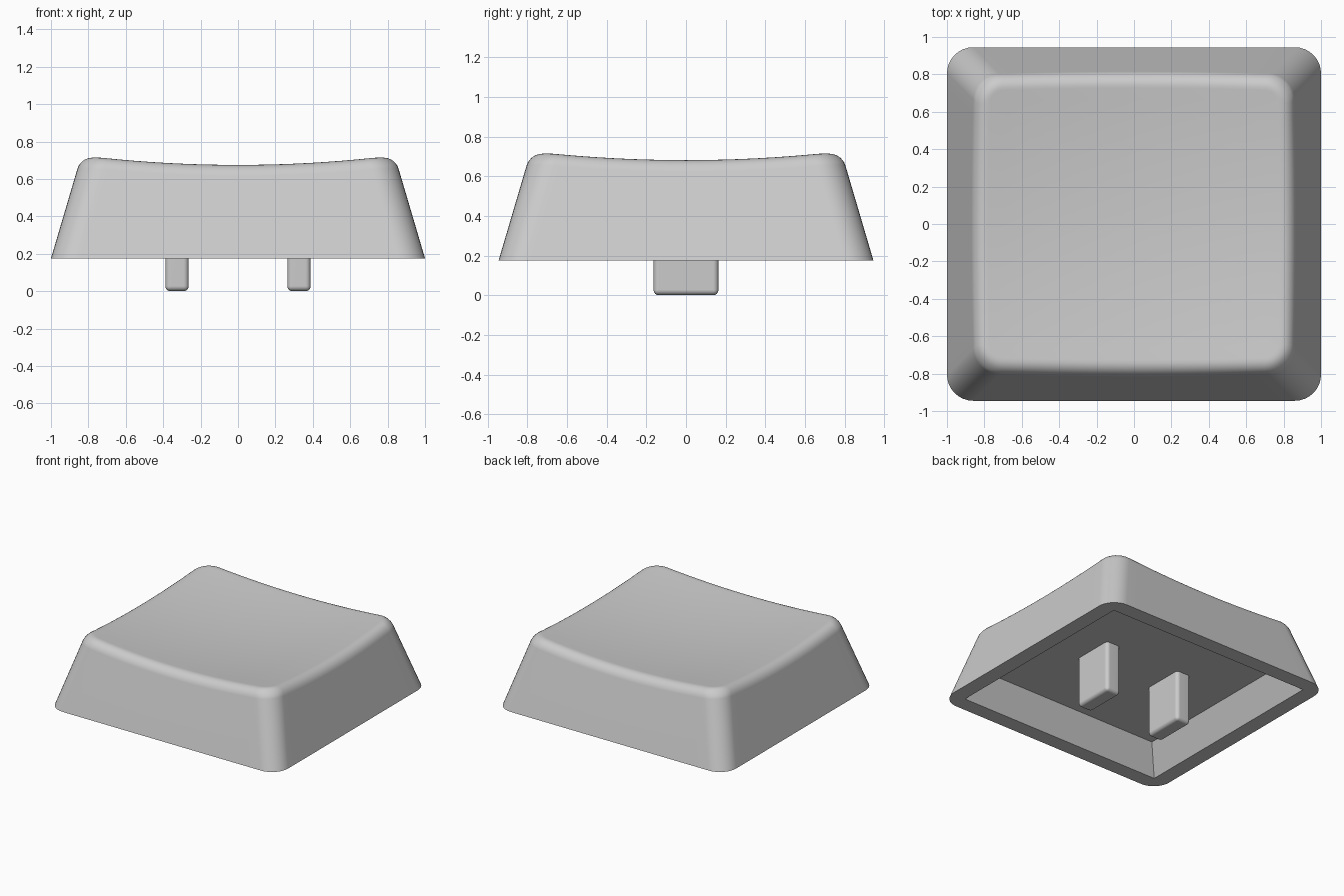
import bpy, bmesh, math

if "Cube" in bpy.data.objects:
    bpy.data.objects.remove(bpy.data.objects["Cube"])

BASE, CEILING = 0.175, 0.395       # rim height and cavity ceiling height
HX, HY, CORNER = 1.0, 0.945, 0.14  # rim half sizes and corner radius
TAPER = 0.295                      # wall inset per unit of height
FILLET = 0.092
RIM, SHRINK = 0.12, 0.885          # rim width, cavity ceiling scale

grey = bpy.data.materials.new("light grey plastic")
grey.diffuse_color = (0.6, 0.6, 0.6, 1)
grey.use_nodes = True
grey.node_tree.nodes["Principled BSDF"].inputs["Base Color"].default_value = grey.diffuse_color


def dish(x, y):
    """Height of the scooped top."""
    return 0.634 + 0.075 * (x * x + y * y)


def outline(inset, radius, arc=8, side=18):
    """Rounded rectangle, counter-clockwise."""
    hx, hy = HX - inset, HY - inset
    pts = []
    for k, (sx, sy) in enumerate([(1, 1), (-1, 1), (-1, -1), (1, -1)]):
        cx, cy = sx * (hx - radius), sy * (hy - radius)
        for i in range(arc + 1):
            a = math.pi / 2 * (k + i / arc)
            pts.append((cx + radius * math.cos(a), cy + radius * math.sin(a)))
        nx, ny = [(-1, 1), (-1, -1), (1, -1), (1, 1)][k]
        a = math.pi / 2 * (k + 1)
        ex = nx * (hx - radius) + radius * math.cos(a)
        ey = ny * (hy - radius) + radius * math.sin(a)
        px, py = pts[-1]
        for i in range(1, side):
            t = i / side
            pts.append((px + (ex - px) * t, py + (ey - py) * t))
    return pts


def finish(bm, name):
    bmesh.ops.recalc_face_normals(bm, faces=bm.faces)
    mesh = bpy.data.meshes.new(name)
    bm.to_mesh(mesh)
    bm.free()
    mesh.materials.append(grey)
    obj = bpy.data.objects.new(name, mesh)
    bpy.context.collection.objects.link(obj)
    bpy.ops.object.select_all(action='DESELECT')
    obj.select_set(True)
    bpy.context.view_layer.objects.active = obj
    bpy.ops.object.shade_smooth_by_angle(angle=math.radians(35))
    # Keep the broad walls flat next to the rounded edges
    obj.modifiers.new("flat walls", 'WEIGHTED_NORMAL').keep_sharp = True


# Key cap shell: cavity, rim, tapered walls, rounded edge and dished top
count = len(outline(0, CORNER))
slope = math.atan(TAPER)
turn = math.pi / 2 - slope
reach = FILLET * math.tan(turn / 2)

# Height of the unrounded top edge above each outline point
edge_z = [0.72] * count
for _ in range(6):
    edge_z = [dish(*outline(TAPER * (z - BASE), CORNER)[i]) for i, z in enumerate(edge_z)]

rings = [[(x * SHRINK, y * SHRINK, CEILING) for x, y in outline(RIM, 0)],
         [(x, y, BASE) for x, y in outline(RIM, 0)],
         [(x, y, BASE) for x, y in outline(0, CORNER)]]

STEPS = 7
for s in range(STEPS + 1):
    a = slope + turn * s / STEPS
    inward = reach - FILLET * math.cos(a)
    drop = FILLET * (1 - math.sin(a))
    ring = []
    for i, z in enumerate(edge_z):
        inset = TAPER * (z - BASE) + inward
        x, y = outline(inset, max(CORNER - max(inward, 0), 0.03))[i]
        blend = s / STEPS
        ring.append((x, y, z * (1 - blend) + dish(x, y) * blend - drop))
    rings.append(ring)

last = rings[-1]
for k in range(1, 12):
    f = 1 - k / 12
    rings.append([(x * f, y * f, dish(x * f, y * f)) for x, y, _ in last])

bm = bmesh.new()
loops = [[bm.verts.new(p) for p in ring] for ring in rings]
for low, high in zip(loops, loops[1:]):
    for i in range(count):
        j = (i + 1) % count
        bm.faces.new((low[i], low[j], high[j], high[i]))
bm.faces.new(loops[0])
centre = bm.verts.new((0, 0, dish(0, 0)))
for i in range(count):
    bm.faces.new((loops[-1][i], loops[-1][(i + 1) % count], centre))
bmesh.ops.remove_doubles(bm, verts=bm.verts, dist=0.0005)
finish(bm, "key_cap_shell")

# Two mounting posts under the cap
for side, name in ((-1, "left_post"), (1, "right_post")):
    bm = bmesh.new()
    bmesh.ops.create_cube(bm, size=1)
    for v in bm.verts:
        v.co = (side * 0.326 + v.co.x * 0.125, v.co.y * 0.328, (v.co.z + 0.5) * (CEILING + 0.03))
    bmesh.ops.bevel(bm, geom=bm.edges[:], offset=0.027, segments=4, profile=0.5, affect='EDGES')
    finish(bm, name)
